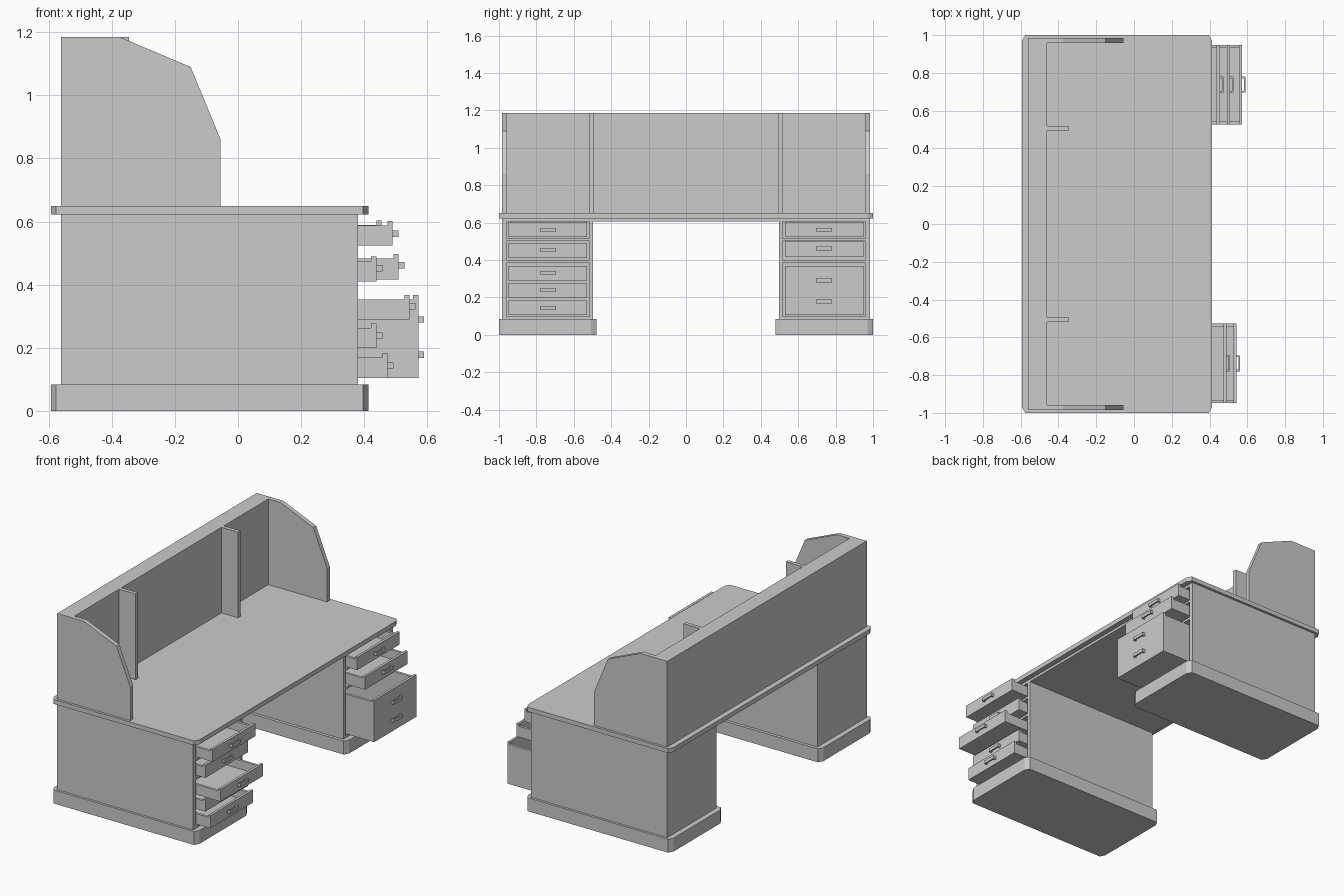
import bpy

if "Cube" in bpy.data.objects:
    bpy.data.objects.remove(bpy.data.objects["Cube"])


def mesh_object(name, verts, faces):
    mesh = bpy.data.meshes.new(name)
    mesh.from_pydata(verts, [], faces)
    mesh.update()
    obj = bpy.data.objects.new(name, mesh)
    bpy.context.collection.objects.link(obj)
    return obj


def box_data(x, y, z, start=0):
    """Vertices and faces of a box given its extents."""
    y, z = sorted(y), sorted(z)
    x = sorted(x)
    verts = [(a, b, c) for a in x for b in y for c in z]
    quads = [(0, 1, 3, 2), (4, 6, 7, 5), (0, 4, 5, 1),
             (2, 3, 7, 6), (0, 2, 6, 4), (1, 5, 7, 3)]
    return verts, [tuple(i + start for i in q) for q in quads]


def boxes(name, parts):
    """One object made from several boxes."""
    verts, faces = [], []
    for x, y, z in parts:
        v, f = box_data(x, y, z, len(verts))
        verts += v
        faces += f
    return mesh_object(name, verts, faces)


def prism(name, outline, place, low, high):
    """Extrude a 2D outline between low and high."""
    n = len(outline)
    verts = [place(a, b, t) for t in (low, high) for a, b in outline]
    faces = [tuple(range(n))[::-1], tuple(range(n, 2 * n))]
    faces += [(i, (i + 1) % n, n + (i + 1) % n, n + i) for i in range(n)]
    return mesh_object(name, verts, faces)


def chamfered_slab(name, y0, y1, z0, z1):
    x0, x1, cx, cy = -0.593, 0.413, 0.017, 0.03
    outline = [(x0 + cx, y0), (x1 - cx, y0), (x1, y0 + cy), (x1, y1 - cy),
               (x1 - cx, y1), (x0 + cx, y1), (x0, y1 - cy), (x0, y0 + cy)]
    return prism(name, outline, lambda a, b, t: (a, b, t), z0, z1)


BACK, FRONT = -0.56, 0.38
OUT, IN, WALL = 0.985, 0.497, 0.026


def drawer(name, s, face, z0, z1, handles):
    yc, w, t, depth = s * 0.738, 0.21, 0.016, 0.8
    a, b = yc - w, yc + w
    x0, top = face - depth, z1 - 0.014
    parts = [((face - t, face), (a, b), (z0, z1)),
             ((x0, face - t), (a, a + t), (z0, top)),
             ((x0, face - t), (b - t, b), (z0, top)),
             ((x0, x0 + t), (a + t, b - t), (z0, top)),
             ((x0, face - t), (a + t, b - t), (z0, z0 + 0.01))]
    boxes(name, parts)
    # U-shaped pulls
    for i, z in enumerate(handles):
        zr, h, p = (z - 0.01, z + 0.01), 0.042, 0.009
        boxes(f"{name}_handle_{i + 1}", [
            ((face + 0.011, face + 0.019), (yc - h, yc + h), zr),
            ((face, face + 0.011), (yc - h, yc - h + p), zr),
            ((face, face + 0.011), (yc + h - p, yc + h), zr)])


# Desktop and the slab beneath it
chamfered_slab("desktop", -1, 1, 0.622, 0.65)
boxes("under_top_slab", [((BACK, FRONT), (-OUT, OUT), (0.606, 0.622))])

# Hutch back, dividers and side panels
boxes("hutch_back", [((BACK, -0.46), (-0.957, 0.957), (0.65, 1.185))])
side = [(BACK, 0.65), (-0.055, 0.65), (-0.055, 0.86),
        (-0.15, 1.09), (-0.375, 1.185), (BACK, 1.185)]

for s, label in ((-1, "left"), (1, "right")):
    prism(f"{label}_hutch_side", side, lambda a, b, t: (a, t, b),
          *sorted((s * 0.957, s * OUT)))
    boxes(f"{label}_hutch_divider",
          [((-0.46, -0.345), (s * 0.494, s * 0.518), (0.65, 1.185))])

    # Plinth and hollow pedestal with rails between drawer bays
    chamfered_slab(f"{label}_plinth", *sorted((s * 0.478, s)), 0, 0.084)
    inner = (s * (IN + 0.02), s * (OUT - WALL))
    boxes(f"{label}_pedestal", [
        ((BACK, FRONT), (s * (OUT - WALL), s * OUT), (0.084, 0.606)),
        ((BACK, FRONT), (s * IN, s * (IN + 0.02)), (0.084, 0.606)),
        ((BACK, BACK + 0.02), inner, (0.084, 0.606)),
        ((BACK + 0.02, FRONT), inner, (0.084, 0.098)),
        ((BACK + 0.02, FRONT), inner, (0.502, 0.515)),
        ((BACK + 0.02, FRONT), inner, (0.385, 0.4))])

# Drawers: side, front face x, bottom, top, handle heights
layout = [(-1, 0.489, 0.524, 0.602, (0.562,)),
          (-1, 0.438, 0.410, 0.490, (0.452,)),
          (-1, 0.543, 0.290, 0.367, (0.332,)),
          (-1, 0.438, 0.200, 0.277, (0.238,)),
          (-1, 0.473, 0.105, 0.184, (0.144,)),
          (1, 0.454, 0.524, 0.604, (0.562,)),
          (1, 0.508, 0.416, 0.498, (0.462,)),
          (1, 0.571, 0.105, 0.367, (0.290, 0.178))]
for i, (s, face, z0, z1, handles) in enumerate(layout):
    drawer(f"{'left' if s < 0 else 'right'}_drawer_{i + 1}",
           s, face, z0, z1, handles)
